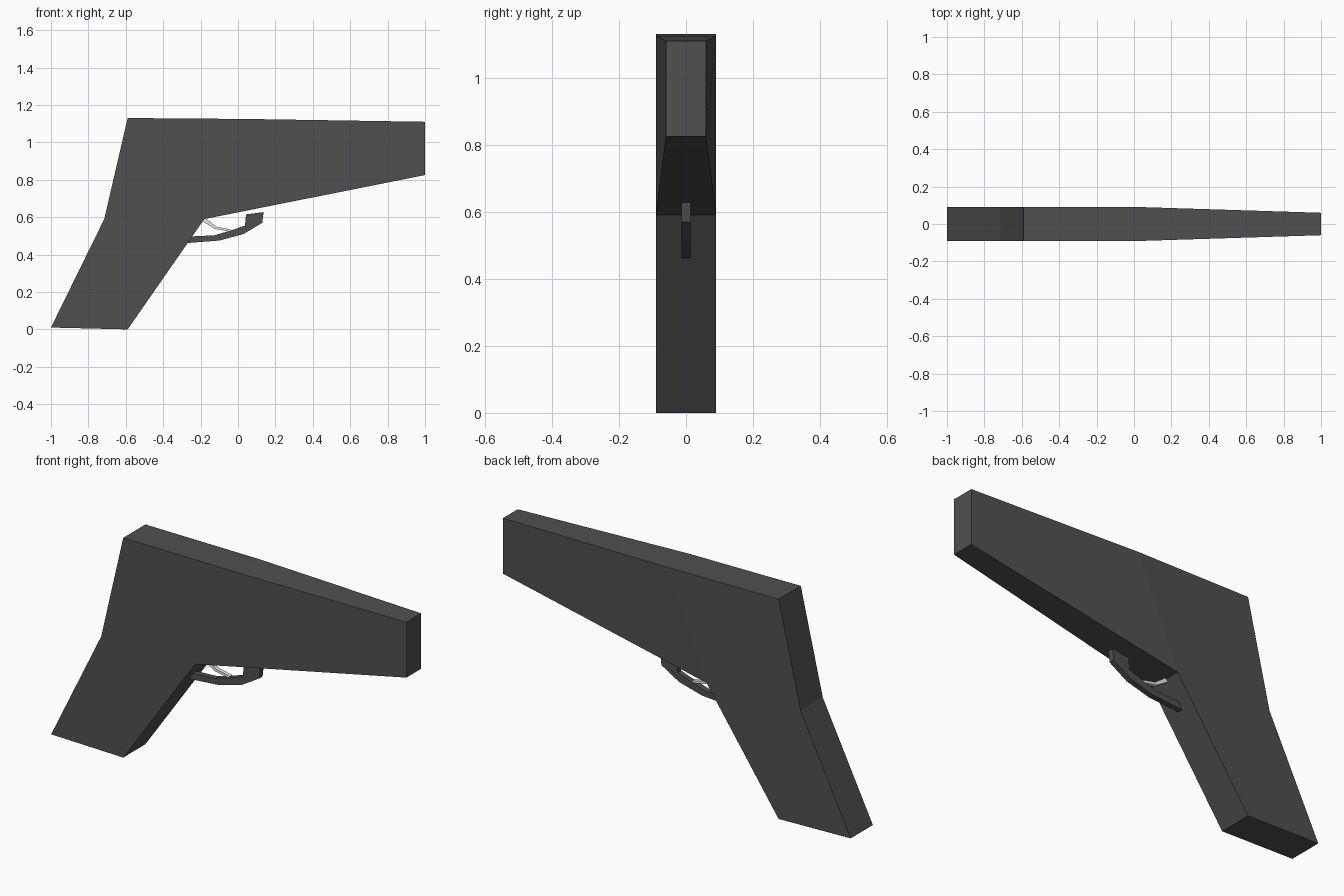
import bpy, bmesh

if "Cube" in bpy.data.objects:
    bpy.data.objects.remove(bpy.data.objects["Cube"])


def material(name, rgb):
    m = bpy.data.materials.new(name)
    m.diffuse_color = (*rgb, 1)
    m.use_nodes = True
    m.node_tree.nodes["Principled BSDF"].inputs["Base Color"].default_value = m.diffuse_color
    return m


dark = material("dark_grey", (0.08, 0.08, 0.08))
light = material("off_white", (0.8, 0.8, 0.74))


def finish(name, bm, mat):
    bmesh.ops.recalc_face_normals(bm, faces=bm.faces)
    mesh = bpy.data.meshes.new(name)
    bm.to_mesh(mesh)
    bm.free()
    mesh.materials.append(mat)
    bpy.context.collection.objects.link(bpy.data.objects.new(name, mesh))


def loft(name, sections, mat):
    """Bridge rectangular sections given as (lower xz, upper xz, half width)."""
    bm = bmesh.new()
    rings = []
    for (ax, az), (bx, bz), w in sections:
        rings.append([bm.verts.new(c) for c in
                      ((ax, -w, az), (bx, -w, bz), (bx, w, bz), (ax, w, az))])
    for r, s in zip(rings, rings[1:]):
        for i in range(4):
            j = (i + 1) % 4
            bm.faces.new((r[i], r[j], s[j], s[i]))
    bm.faces.new(rings[0])
    bm.faces.new(rings[-1])
    finish(name, bm, mat)


# Grip, rear body and tapered front as one shell
loft("body", [
    ((-0.59, 0.0), (-1.0, 0.01), 0.09),
    ((-0.18, 0.59), (-0.715, 0.59), 0.09),
    ((-0.18, 0.59001), (-0.59, 1.13), 0.09),
] [:2] + [
    ((-0.18, 0.59), (-0.59, 1.13), 0.09),
    ((-0.18, 0.59), (0.05, 1.125), 0.09),
    ((1.0, 0.825), (1.0, 1.11), 0.06),
], dark)
# Merge the sections that share the inner corner
body = bpy.data.objects["body"].data
bm = bmesh.new()
bm.from_mesh(body)
bmesh.ops.remove_doubles(bm, verts=bm.verts, dist=0.0001)
bmesh.ops.recalc_face_normals(bm, faces=bm.faces)
bm.to_mesh(body)
bm.free()

# Curved guard with an upturned front block
loft("trigger_guard", [
    ((-0.30, 0.462), (-0.30, 0.497), 0.014),
    ((-0.27, 0.462), (-0.25, 0.497), 0.014),
    ((-0.10, 0.475), (-0.125, 0.503), 0.014),
    ((0.03, 0.51), (-0.035, 0.53), 0.014),
    ((0.13, 0.57), (0.037, 0.555), 0.014),
    ((0.137, 0.627), (0.043, 0.615), 0.014),
], dark)

# Thin curved trigger
loft("trigger", [
    ((-0.215, 0.59), (-0.19, 0.61), 0.01),
    ((-0.185, 0.575), (-0.165, 0.587), 0.01),
    ((-0.125, 0.538), (-0.115, 0.55), 0.01),
    ((-0.04, 0.522), (-0.04, 0.534), 0.01),
], light)
